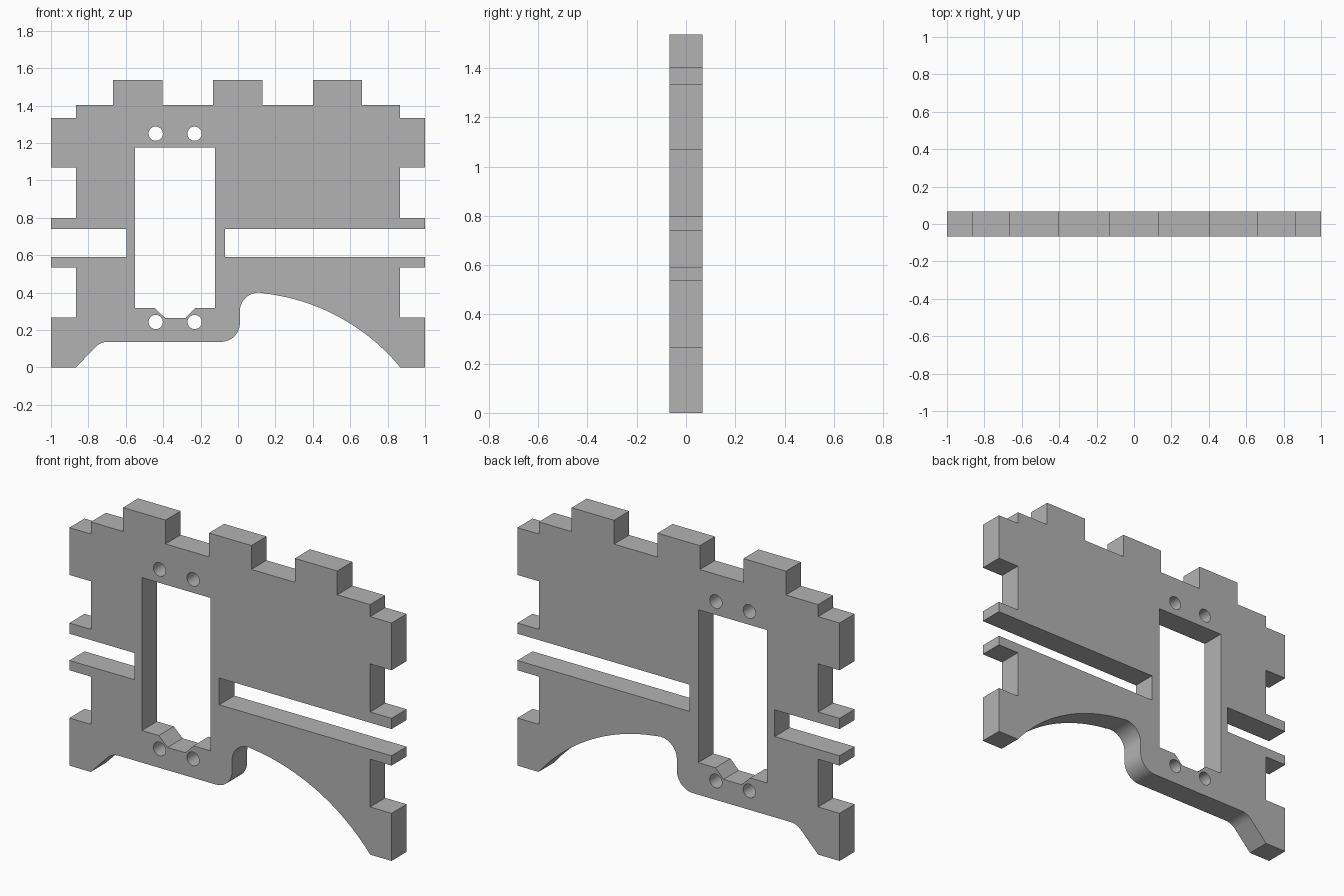
import bpy, bmesh
from math import cos, sin, radians, pi

if "Cube" in bpy.data.objects:
    bpy.data.objects.remove(bpy.data.objects["Cube"], do_unlink=True)

THICK = 0.134


def arc(cx, cz, r, start, end, steps):
    """Points on an arc, angles in degrees."""
    angles = [radians(start + (end - start) * i / steps) for i in range(steps + 1)]
    return [(cx + r * cos(a), cz + r * sin(a)) for a in angles]


def side(slot_end):
    """Right-hand edge from bottom to top, with tab notches and one long slot."""
    inner = 0.867
    return [(1, 0), (1, 0.267), (inner, 0.267), (inner, 0.535), (1, 0.535),
            (1, 0.59), (slot_end, 0.59), (slot_end, 0.74), (1, 0.74),
            (1, 0.8), (inner, 0.8), (inner, 1.07), (1, 1.07),
            (1, 1.335), (inner, 1.335), (inner, 1.403)]


# Underside: chamfered foot, rounded step, wide arch
outline = [(-0.867, 0)]
outline += arc(-0.695, 0.043, 0.094, 137, 90, 8)
outline += arc(-0.09, 0.237, 0.1, -90, 0, 16)
outline += arc(0.11, 0.3, 0.1, 180, 84.5, 16)
outline += arc(0.013, -0.705, 1.108, 84.5, 39.5, 32)[1:]

# Right edge, top tabs, left edge
outline += side(-0.07)
for right, left in ((0.663, 0.4), (0.13, -0.133), (-0.403, -0.667)):
    outline += [(right, 1.403), (right, 1.537), (left, 1.537), (left, 1.403)]
outline += [(-x, z) for x, z in reversed(side(0.597))]

# Window with a notched sill, and four screw holes
window = [(-0.55, 0.317), (-0.445, 0.317), (-0.39, 0.265), (-0.28, 0.265),
          (-0.23, 0.317), (-0.123, 0.317), (-0.123, 1.175), (-0.55, 1.175)]
holes = [arc(x, z, 0.038, 0, 360, 32)[:-1]
         for x in (-0.44, -0.232) for z in (0.243, 1.25)]

# Filled flat curve, thickened into a plate
curve = bpy.data.curves.new("plate_profile", 'CURVE')
curve.dimensions = '2D'
curve.fill_mode = 'BOTH'
curve.extrude = THICK / 2
for loop in [outline, window] + holes:
    spline = curve.splines.new('POLY')
    spline.points.add(len(loop) - 1)
    for point, (x, z) in zip(spline.points, loop):
        point.co = (x, z, 0, 1)
    spline.use_cyclic_u = True

profile = bpy.data.objects.new("plate_profile", curve)
bpy.context.collection.objects.link(profile)
depsgraph = bpy.context.evaluated_depsgraph_get()
mesh = bpy.data.meshes.new_from_object(profile.evaluated_get(depsgraph))
bpy.data.objects.remove(profile, do_unlink=True)

# Weld the caps to the walls and merge each cap into flat faces
bm = bmesh.new()
bm.from_mesh(mesh)
bmesh.ops.remove_doubles(bm, verts=bm.verts, dist=0.0005)
bmesh.ops.recalc_face_normals(bm, faces=bm.faces)
bm.to_mesh(mesh)
bm.free()

plate = bpy.data.objects.new("slotted_plate", mesh)
mesh.name = "slotted_plate"
bpy.context.collection.objects.link(plate)
plate.rotation_euler.x = pi / 2

# Plain grey
grey = bpy.data.materials.new("plain_grey")
grey.use_nodes = True
color = (0.45, 0.45, 0.45, 1)
grey.diffuse_color = color
grey.node_tree.nodes["Principled BSDF"].inputs["Base Color"].default_value = color
mesh.materials.clear()
mesh.materials.append(grey)

bpy.context.view_layer.objects.active = plate
plate.select_set(True)
bpy.ops.object.shade_smooth_by_angle(angle=radians(30))
